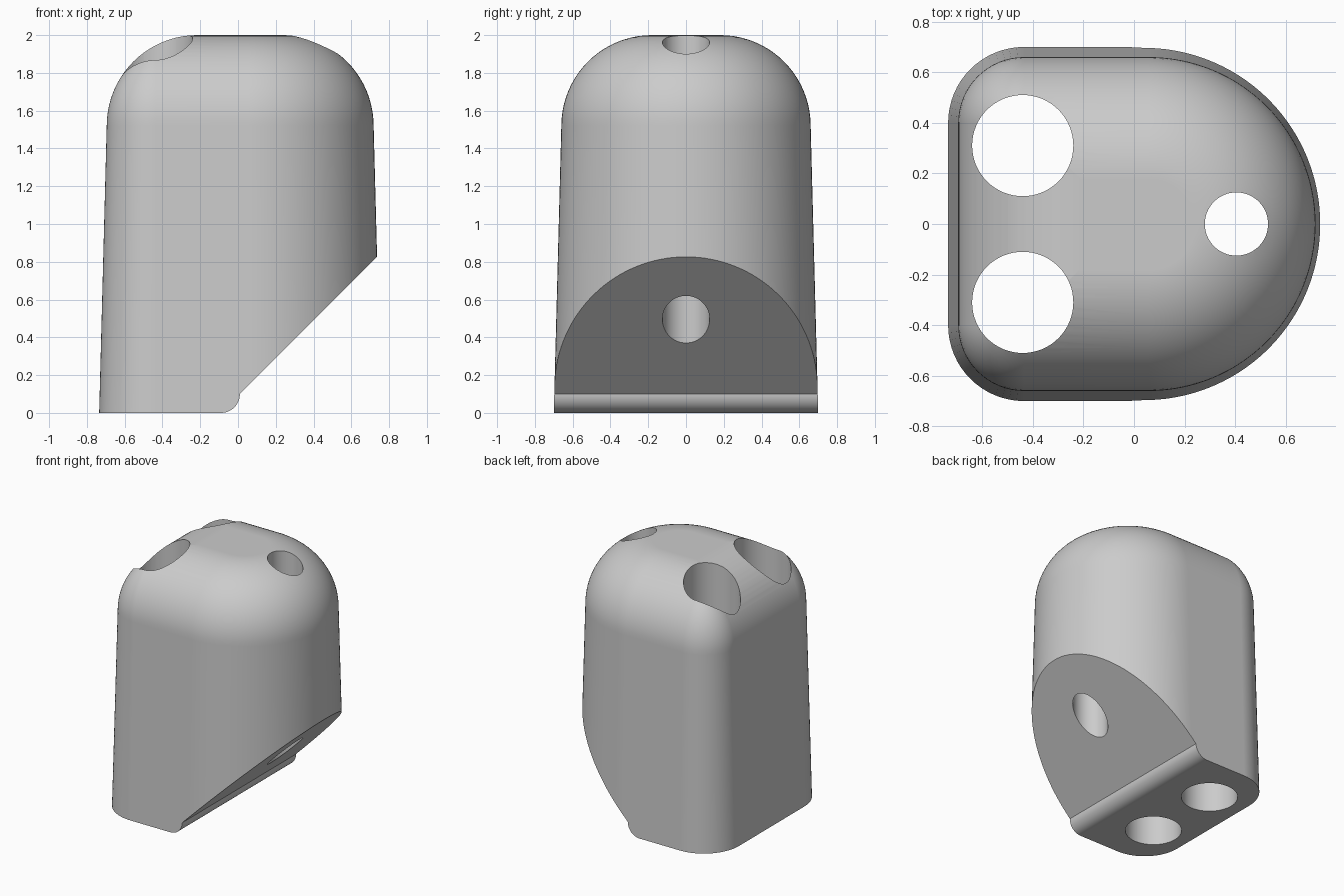
import bpy, bmesh
from math import sin, cos, pi, sqrt

if "Cube" in bpy.data.objects:
    bpy.data.objects.remove(bpy.data.objects["Cube"], do_unlink=True)

# Overall dimensions
BACK, HALF_WIDTH, NOSE_X = -0.735, 0.70, 0.058
CORNER, DRAFT = 0.30, 0.04
SHOULDER_Z, TOP_Z = 1.52, 2.0
FILLET = TOP_Z - SHOULDER_Z

grey = bpy.data.materials.new("light_grey")
grey.use_nodes = True
colour = (0.6, 0.6, 0.6, 1)
grey.diffuse_color = colour
grey.node_tree.nodes["Principled BSDF"].inputs["Base Color"].default_value = colour


def make_object(name, bm):
    bmesh.ops.recalc_face_normals(bm, faces=bm.faces)
    mesh = bpy.data.meshes.new(name)
    bm.to_mesh(mesh)
    bm.free()
    obj = bpy.data.objects.new(name, mesh)
    bpy.context.collection.objects.link(obj)
    mesh.materials.append(grey)
    return obj


def arc(cx, cy, r, start, end, steps):
    angles = [start + (end - start) * i / steps for i in range(steps + 1)]
    return [(cx + r * cos(a), cy + r * sin(a)) for a in angles]


def outline(inset):
    """D-shaped section: round nose, flat back with rounded corners."""
    r = max(CORNER - inset, 0.002)
    cx = BACK + inset + r
    cy = HALF_WIDTH - inset - r
    return (arc(NOSE_X, 0, HALF_WIDTH - inset, -pi / 2, pi / 2, 64)
            + arc(cx, cy, r, pi / 2, pi, 16)
            + arc(cx, -cy, r, pi, 1.5 * pi, 16))


# Body: drafted wall, then a rounded shoulder up to the flat top
sections = [(0, 0), (DRAFT, SHOULDER_Z)]
STEPS = 20
for i in range(1, STEPS + 1):
    a = pi / 2 * i / STEPS
    sections.append((DRAFT + FILLET * (1 - cos(a)), SHOULDER_Z + FILLET * sin(a)))

bm = bmesh.new()
rings = [[bm.verts.new((x, y, z)) for x, y in outline(d)] for d, z in sections]
for low, high in zip(rings, rings[1:]):
    n = len(low)
    for i in range(n):
        j = (i + 1) % n
        bm.faces.new((low[i], low[j], high[j], high[i]))
bm.faces.new(rings[0][::-1])
bm.faces.new(rings[-1])
body = make_object("body", bm)

# Sloped underside cutter with a rounded lip at the foot
profile = [(-0.09, -0.2)] + arc(-0.09, 0.1, 0.1, -pi / 2, 0, 12)
profile += [(1.01, 1.1), (1.01, -0.2)]
bm = bmesh.new()
face = bm.faces.new([bm.verts.new((x, -1, z)) for x, z in profile])
side = bmesh.ops.extrude_face_region(bm, geom=[face])["geom"]
bmesh.ops.translate(bm, vec=(0, 2, 0),
                    verts=[v for v in side if isinstance(v, bmesh.types.BMVert)])
cutters = [make_object("underside_cutter", bm)]

# Vertical through holes
for name, x, y, r in (("left_hole_cutter", -0.44, 0.31, 0.20),
                      ("right_hole_cutter", -0.44, -0.31, 0.20),
                      ("nose_hole_cutter", 0.405, 0, 0.125)):
    bm = bmesh.new()
    bmesh.ops.create_cone(bm, cap_ends=True, segments=64, radius1=r, radius2=r, depth=3)
    bmesh.ops.translate(bm, vec=(x, y, 1), verts=bm.verts)
    cutters.append(make_object(name, bm))

bpy.ops.object.select_all(action="DESELECT")
body.select_set(True)
bpy.context.view_layer.objects.active = body
for cutter in cutters:
    mod = body.modifiers.new(cutter.name, "BOOLEAN")
    mod.operation, mod.solver, mod.object = "DIFFERENCE", "EXACT", cutter
    bpy.ops.object.modifier_apply(modifier=mod.name)
    bpy.data.objects.remove(cutter, do_unlink=True)

# Smooth curved walls, crisp cut edges
bpy.ops.object.shade_smooth_by_angle(angle=pi / 6)
weighted = body.modifiers.new("weighted_normals", "WEIGHTED_NORMAL")
weighted.keep_sharp = True
